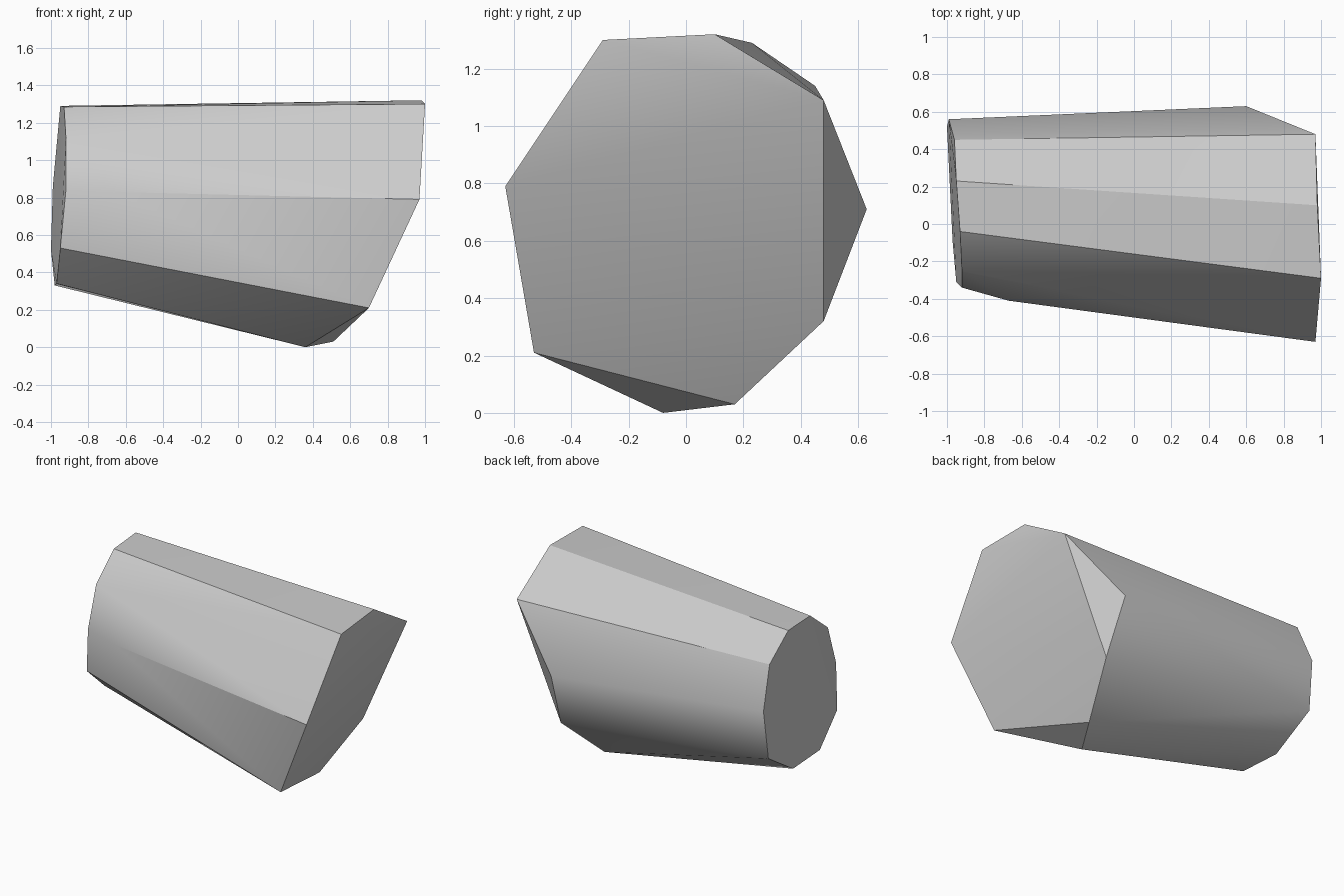
import bpy
import bmesh
import math

cube = bpy.data.objects.get("Cube")
if cube:
    bpy.data.objects.remove(cube, do_unlink=True)

# Wide end: slanted seven-sided outline
wide_end = [
    (1.0, -0.29, 1.30), (0.98, 0.10, 1.32), (0.97, 0.48, 1.09),
    (0.63, 0.48, 0.32), (0.51, 0.17, 0.03), (0.70, -0.53, 0.21),
    (0.97, -0.63, 0.79),
]
# Narrow end: ten-sided outline
narrow_end = [
    (-0.93, -0.04, 1.285), (-0.95, 0.23, 1.29), (-0.96, 0.45, 1.14),
    (-0.99, 0.56, 0.86), (-1.0, 0.52, 0.52), (-0.98, 0.22, 0.33),
    (-0.97, -0.09, 0.34), (-0.95, -0.31, 0.53), (-0.92, -0.34, 0.84),
    (-0.92, -0.25, 1.12),
]
# Corners between the two ends: back, underside and front
side_corners = [(0.60, 0.63, 0.71), (0.36, -0.08, 0.0), (-0.67, -0.41, 0.83)]

# Stone: one faceted convex shell around the outlines
bm = bmesh.new()
for corner in wide_end + narrow_end + side_corners:
    bm.verts.new(corner)
hull = bmesh.ops.convex_hull(bm, input=list(bm.verts))
loose = [v for v in bm.verts if not v.link_faces]
bmesh.ops.delete(bm, geom=loose, context="VERTS")
bmesh.ops.recalc_face_normals(bm, faces=list(bm.faces))
mesh = bpy.data.meshes.new("tapered_stone")
bm.to_mesh(mesh)
bm.free()
stone = bpy.data.objects.new("tapered_stone", mesh)
bpy.context.collection.objects.link(stone)

# Plain grey stone material
grey = bpy.data.materials.new("stone_grey")
grey.use_nodes = True
colour = (0.6, 0.6, 0.6, 1.0)
grey.diffuse_color = colour
grey.node_tree.nodes["Principled BSDF"].inputs["Base Color"].default_value = colour
mesh.materials.append(grey)

# Soft sides with crisp ridges
bpy.ops.object.select_all(action="DESELECT")
stone.select_set(True)
bpy.context.view_layer.objects.active = stone
bpy.ops.object.shade_smooth_by_angle(angle=math.radians(30))
